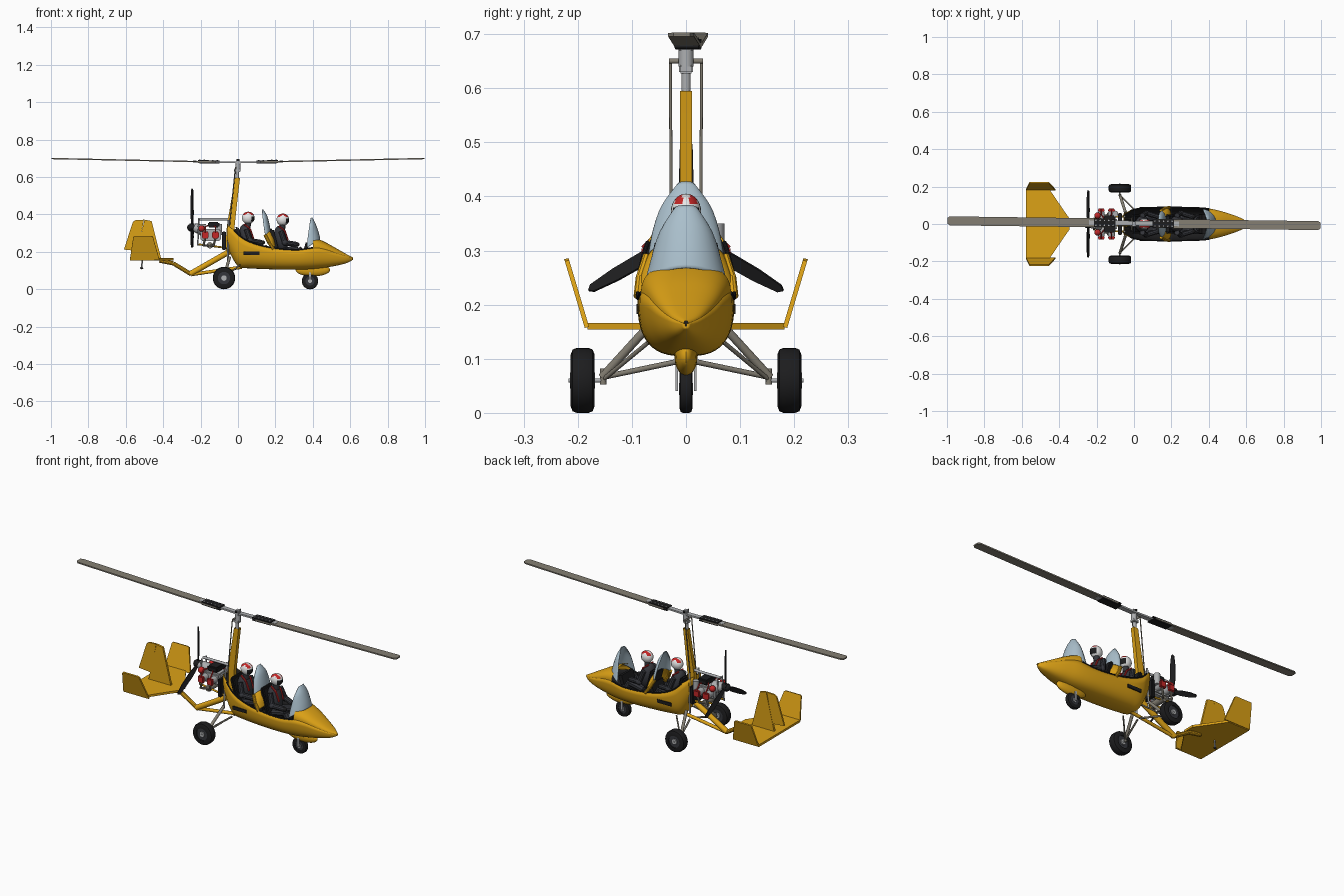
import bpy, bmesh, math
from math import sin, cos, pi
from mathutils import Vector, Matrix

cube = bpy.data.objects.get("Cube")
if cube:
    bpy.data.objects.remove(cube)


def material(name, r, g, b):
    m = bpy.data.materials.new(name)
    m.use_nodes = True
    m.diffuse_color = (r, g, b, 1)
    m.node_tree.nodes["Principled BSDF"].inputs["Base Color"].default_value = (r, g, b, 1)
    return m


YELLOW = material("yellow paint", .72, .36, .008)
GLASS = material("pale blue screen", .40, .52, .60)
TAUPE = material("taupe metal", .23, .21, .17)
STEEL = material("light steel", .42, .43, .44)
BLACK = material("black rubber", .012, .012, .013)
SUIT = material("dark suit", .035, .037, .045)
RED = material("red", .55, .02, .02)
WHITE = material("white helmet", .8, .8, .8)


def finish(name, bm, *mats, angle=35):
    bmesh.ops.recalc_face_normals(bm, faces=bm.faces)
    me = bpy.data.meshes.new(name)
    bm.to_mesh(me)
    bm.free()
    for m in mats:
        me.materials.append(m)
    me.shade_smooth()
    me.set_sharp_from_angle(angle=math.radians(angle))
    ob = bpy.data.objects.new(name, me)
    bpy.context.scene.collection.objects.link(ob)
    return ob


def box(name, loc, size, mat, rot_y=0, bevel=0):
    bm = bmesh.new()
    m = Matrix.Translation(loc) @ Matrix.Rotation(rot_y, 4, 'Y') @ Matrix.Diagonal((*size, 1))
    bmesh.ops.create_cube(bm, size=1, matrix=m)
    if bevel:
        bmesh.ops.bevel(bm, geom=bm.edges[:], offset=bevel, segments=2, affect='EDGES')
    return finish(name, bm, mat)


def ball(name, loc, radii, *mats, rot_y=0):
    bm = bmesh.new()
    m = Matrix.Translation(loc) @ Matrix.Rotation(rot_y, 4, 'Y') @ Matrix.Diagonal((*radii, 1))
    bmesh.ops.create_uvsphere(bm, u_segments=24, v_segments=14, radius=1, matrix=m)
    return finish(name, bm, *mats)


def rod(name, a, b, r, mat, r2=None, sides=14):
    a, b = Vector(a), Vector(b)
    bm = bmesh.new()
    m = Matrix.Translation((a + b) / 2) @ (b - a).to_track_quat('Z', 'Y').to_matrix().to_4x4()
    bmesh.ops.create_cone(bm, cap_ends=True, segments=sides, radius1=r,
                          radius2=r if r2 is None else r2, depth=(b - a).length, matrix=m)
    return finish(name, bm, mat)


def path(name, pts, r, mat):
    for i, (a, b) in enumerate(zip(pts, pts[1:])):
        rod(f"{name}_{i}", a, b, r, mat, sides=10)


def prism(name, pts, depth, mat):
    bm = bmesh.new()
    d = Vector(depth)
    f = bm.faces.new([bm.verts.new(Vector(p) - d / 2) for p in pts])
    top = bmesh.ops.extrude_face_region(bm, geom=[f])["geom"]
    bmesh.ops.translate(bm, vec=d, verts=[v for v in top if isinstance(v, bmesh.types.BMVert)])
    return finish(name, bm, mat)


def loft(name, rows, *mats, cap=False, thick=0):
    bm = bmesh.new()
    rings = [[bm.verts.new(p) for p in row] for row in rows]
    for r, s in zip(rings, rings[1:]):
        for i in range(len(r) - 1):
            bm.faces.new((r[i], r[i + 1], s[i + 1], s[i]))
    if cap:
        bm.faces.new(rings[0])
    ob = finish(name, bm, *mats, angle=50)
    if thick:
        mod = ob.modifiers.new("shell", 'SOLIDIFY')
        mod.thickness = thick
        mod.material_offset = len(mats) - 1
    return ob


def smooth_rows(rows, n=4):
    # Catmull-Rom interpolation through the stations
    v = [Vector(r) for r in rows]
    v = [v[0]] + v + [v[-1]]
    out = []
    for a, b, c, d in zip(v, v[1:], v[2:], v[3:]):
        for k in range(n):
            t = k / n
            out.append(b + .5 * t * ((c - a) + t * ((2 * a - 5 * b + 4 * c - d) + t * (3 * b - a - 3 * c + d))))
    return out + [v[-1]]


def spow(v, e):
    return math.copysign(abs(v) ** e, v)


# Fuselage stations: x, half width, bottom, sill, deck top
stations = smooth_rows([
    (-.055, .055, .22, .34, .36), (-.02, .072, .15, .315, .35), (.01, .081, .117, .285, .33),
    (.06, .088, .112, .255, .3), (.14, .09, .108, .23, .29), (.24, .09, .105, .215, .28),
    (.33, .088, .105, .212, .28), (.40, .083, .108, .222, .278), (.46, .07, .115, .215, .255),
    (.52, .052, .125, .195, .222), (.58, .028, .14, .176, .188), (.614, .004, .157, .165, .17)])
arc = [pi * i / 24 for i in range(25)]
loft("fuselage_tub", [[(x, w * spow(cos(a), .72), zs - (zs - zb) * sin(a) ** .72) for a in arc]
                      for x, w, zb, zs, zt in stations], YELLOW, BLACK, cap=True, thick=.004)
loft("nose_deck", [[(x, w * spow(cos(a), .85), zs + (zt - zs) * sin(a) ** .85) for a in arc]
                   for x, w, zb, zs, zt in stations if x >= .399], YELLOW)
for s in (1, -1):
    path("sill_trim", [(x, s * w * .985, zs) for x, w, zb, zs, zt in stations[4:29:2]], .004, BLACK)
    box("side_panel", (.072, s * .0885, .192), (.085, .006, .018), BLACK)


# Screens and arched bulkhead rows: centre x, centre z, half width, side x, side z
def arch(name, rows, mat):
    angles = [pi * (i / 16 - .5) for i in range(17)]
    loft(name, [[(xs + (xc - xs) * cos(a), w * sin(a), zs + (zc - zs) * cos(a)) for a in angles]
                for xc, zc, w, xs, zs in smooth_rows(rows)], mat, thick=.003)


arch("front_screen", [(.44, .268, .08, .368, .222), (.431, .305, .068, .372, .27),
                      (.415, .35, .05, .38, .33), (.397, .384, .02, .388, .38)], GLASS)
arch("cockpit_bulkhead", [(.205, .235, .088, .18, .215), (.195, .28, .084, .165, .25),
                          (.175, .315, .07, .145, .29)], YELLOW)
arch("rear_screen", [(.175, .312, .071, .146, .285), (.168, .35, .062, .138, .335),
                     (.155, .395, .046, .132, .38), (.133, .428, .015, .128, .424)], GLASS)
for s in (1, -1):
    path("bulkhead_post", [(.19, s * .088, .215), (.165, s * .084, .25), (.145, s * .071, .29)], .009, YELLOW)

# Seats and crew
for label, px, dz in (("rear", .055, .01), ("front", .24, 0)):
    box(label + "_seat_back", (px - .045, 0, .25 + dz), (.025, .1, .15), BLACK, -.25, .008)
    box(label + "_seat_base", (px + .02, 0, .17 + dz), (.11, .11, .05), BLACK, 0, .008)
    ball(label + "_torso", (px - .01, 0, .268 + dz), (.036, .045, .072), SUIT, rot_y=-.2)
    helmet = ball(label + "_helmet", (px, 0, .372 + dz), (.034, .028, .033), WHITE, RED, BLACK)
    for f in helmet.data.polygons:
        d = f.center - Vector((px, 0, .372 + dz))
        if d.x > .014 and -.018 < d.z < .009:
            f.material_index = 2
        elif d.z > .012 and .006 < abs(d.y) < .019:
            f.material_index = 1
    rod(label + "_neck", (px - .004, 0, .32 + dz), (px, 0, .35 + dz), .016, SUIT)
    for s in (1, -1):
        path(label + "_arm", [(px - .01, s * .045, .31 + dz), (px + .01, s * .058, .25 + dz),
                              (px + .07, s * .04, .24 + dz)], .014, SUIT)
        ball(label + "_elbow", (px + .01, s * .058, .25 + dz), (.016, .015, .016), SUIT)
        ball(label + "_glove", (px + .075, s * .04, .24 + dz), (.014, .012, .012), BLACK)
        path(label + "_leg", [(px, s * .03, .2 + dz), (px + .08, s * .035, .22 + dz),
                              (px + .12, s * .035, .15)], .019, SUIT)
        path(label + "_harness", [(px - .022, s * .02, .338 + dz), (px + .01, s * .022, .312 + dz),
                                  (px + .027, s * .018, .262 + dz)], .005, RED)
    box(label + "_instrument_panel", (px + .125, 0, .225), (.02, .1, .05), BLACK, .3)

# Wheels and landing gear
def wheel(name, x, y, r, w):
    bm = bmesh.new()
    prof = [(-.5, .55), (-.5, .8), (-.42, .95), (-.25, 1), (.25, 1), (.42, .95), (.5, .8), (.5, .55)]
    vs = [bm.verts.new((x, y + a * w, r + b * r)) for a, b in prof]
    es = [bm.edges.new(p) for p in zip(vs, vs[1:])]
    bmesh.ops.spin(bm, geom=vs + es, cent=(x, y, r), axis=(0, 1, 0), angle=2 * pi, steps=32, use_merge=True)
    bmesh.ops.remove_doubles(bm, verts=bm.verts, dist=.0001)
    finish(name + "_tyre", bm, BLACK)
    rod(name + "_rim", (x, y - w * .38, r), (x, y + w * .38, r), r * .57, SUIT, sides=24)
    rod(name + "_hub", (x, y - w * .52, r), (x, y + w * .52, r), r * .25, STEEL)


wheel("nose_wheel", .385, 0, .044, .024)
ball("nose_wheel_fairing", (.4, 0, .103), (.092, .021, .034), YELLOW)
for s in (1, -1):
    wheel("main_wheel", -.075, s * .191, .06, .044)
    rod("axle", (-.075, s * .148, .06), (-.075, s * .217, .06), .004, STEEL)
    rod("axle_link", (-.075, s * .153, .052), (-.075, s * .153, .082), .006, TAUPE)
    rod("upper_strut", (-.075, s * .155, .066), (-.045, s * .06, .17), .008, TAUPE)
    rod("lower_strut", (-.075, s * .153, .066), (-.03, s * .01, .096), .005, TAUPE)
    rod("drag_strut", (-.07, s * .15, .064), (.01, s * .07, .13), .004, TAUPE)
    box("nose_fork", (.385, s * .017, .07), (.012, .004, .06), STEEL)
    rod("frame_brace", (-.055, s * .045, .15), (-.05, s * .04, .37), .005, STEEL)

# Keel and tail boom
rod("diagonal_keel", (-.255, 0, .082), (-.04, 0, .205), .015, YELLOW)
rod("lower_keel", (-.25, 0, .079), (.02, 0, .118), .009, YELLOW)
path("tail_boom", [(-.25, 0, .08), (-.345, 0, .138), (-.42, 0, .153)], .011, YELLOW)
rod("tail_post", (-.515, 0, .112), (-.512, 0, .155), .004, STEEL)
ball("tail_bumper", (-.515, 0, .113), (.009, .006, .006), BLACK)

# Tail surfaces
half = [(-.345, .03), (-.37, .065), (-.45, .182), (-.578, .182)]
prism("tailplane", [(x, y, .16) for x, y in half] + [(x, -y, .16) for x, y in reversed(half)],
      (0, 0, .012), YELLOW)
prism("centre_fin", [(x, 0, z) for x, z in ((-.41, .16), (-.462, .365), (-.5, .372), (-.55, .16))],
      (0, .012, 0), YELLOW)
prism("rudder", [(x, 0, z) for x, z in ((-.503, .372), (-.548, .37), (-.562, .36), (-.61, .212), (-.535, .205))],
      (0, .009, 0), YELLOW)
for s in (1, -1):
    fin = ((-.42, 0), (-.455, .97), (-.465, 1), (-.555, 1), (-.56, .95), (-.578, 0))
    prism("outer_fin", [(x, s * (.183 + .038 * t), .158 + .127 * t) for x, t in fin],
          (0, .008, -s * .002), YELLOW)

# Mast and rotor head
mast = smooth_rows([(-.042, .2, .022), (-.04, .32, .021), (-.026, .43, .018), (-.012, .53, .015), (-.003, .595, .014)])
loft("mast", [[(x + r * a, .011 * b, z) for a, b in ((-1, -1), (1, -1), (1, 1), (-1, 1), (-1, -1))]
              for x, z, r in mast], YELLOW, cap=True)
rod("mast_collar", (-.004, 0, .59), (-.003, 0, .632), .009, STEEL)
box("head_block", (-.004, 0, .635), (.034, .026, .016), STEEL, 0, .003)
rod("head_crossbar", (-.012, -.031, .65), (-.012, .031, .65), .0045, TAUPE)
rod("rotor_bearing", (0, 0, .64), (0, 0, .672), .014, STEEL)
box("teeter_tower", (0, 0, .682), (.024, .026, .03), STEEL, 0, .003)
rod("teeter_bolt", (0, -.02, .69), (0, .02, .69), .005, BLACK)
for s in (1, -1):
    rod("control_rod", (-.045, s * .027, .34), (-.014, s * .029, .652), .0028, TAUPE)

# Rotor blades with bolted root plates
def along(r, off, s, dz=0):
    return (s * r, -s * (.013 * r) + .004 + off, .678 + .021 * r + dz)


for s in (1, -1):
    prism("hub_bar", [along(.0, -.013, s), along(.24, -.013, s), along(.24, .013, s), along(.0, .013, s)],
          (0, 0, .009), STEEL)
    prism("rotor_blade", [along(.12, -.024, s), along(.985, -.024, s), along(.998, -.014, s),
                          along(.998, .016, s), along(.985, .024, s), along(.12, .024, s)],
          (0, 0, .007), TAUPE)
    for dz in (.006, -.006):
        prism("root_plate", [along(.1, -.022, s, dz), along(.215, -.022, s, dz),
                             along(.215, .022, s, dz), along(.1, .022, s, dz)], (0, 0, .005), BLACK)
    for i in range(5):
        for off in (-.013, .013):
            rod("root_bolt", along(.112 + .023 * i, off, s, .006), along(.112 + .023 * i, off, s, .011), .004, STEEL, sides=8)

# Engine
box("engine_block", (-.145, 0, .29), (.11, .07, .065), STEEL, 0, .008)
rod("gearbox", (-.235, 0, .33), (-.18, 0, .315), .022, STEEL, .034)
box("airbox", (-.13, 0, .345), (.06, .09, .03), BLACK, 0, .006)
box("radiator", (-.075, 0, .26), (.02, .12, .1), BLACK, 0, .004)
rod("top_frame_bar", (-.215, 0, .374), (-.045, 0, .374), .007, STEEL)
rod("muffler", (-.15, -.05, .235), (-.15, .05, .235), .017, TAUPE)
rod("oil_tank", (-.1, .055, .29), (-.1, .055, .35), .016, STEEL)
for s in (1, -1):
    rod("engine_mount", (-.21, s * .035, .24), (-.05, s * .04, .22), .005, YELLOW)
    rod("mount_upright", (-.215, s * .03, .235), (-.21, s * .02, .375), .004, STEEL)
    for x in (-.175, -.12):
        rod("cylinder", (x, s * .03, .29), (x, s * .068, .29), .019, STEEL)
        box("cylinder_head", (x, s * .074, .29), (.036, .016, .036), RED, 0, .004)
        path("exhaust_pipe", [(x, s * .07, .275), (x - .01, s * .065, .235), (-.15, s * .04, .232)], .006, TAUPE)
        path("ignition_lead", [(x, s * .08, .305), (x, s * .05, .335), (-.15, s * .02, .345)], .0035, RED)
    ball("carburettor", (-.195, s * .045, .325), (.017, .017, .017), RED)

# Propeller
rod("propeller_hub", (-.258, 0, .33), (-.232, 0, .33), .021, BLACK)
ball("spinner", (-.258, 0, .33), (.014, .018, .018), BLACK)
for k in range(3):
    a = pi / 2 + k * 2 * pi / 3
    radial = Vector((0, cos(a), sin(a)))
    chord = Vector((.45, -sin(a) * .9, cos(a) * .9))
    hub = Vector((-.245, 0, .33))
    shape = ((.015, -.007), (.07, -.014), (.15, -.013), (.2, -.008), (.208, 0), (.2, .007), (.15, .012), (.07, .013), (.015, .007))
    prism("propeller_blade", [hub + radial * r + chord * c for r, c in shape], radial.cross(chord) * .006, BLACK)
